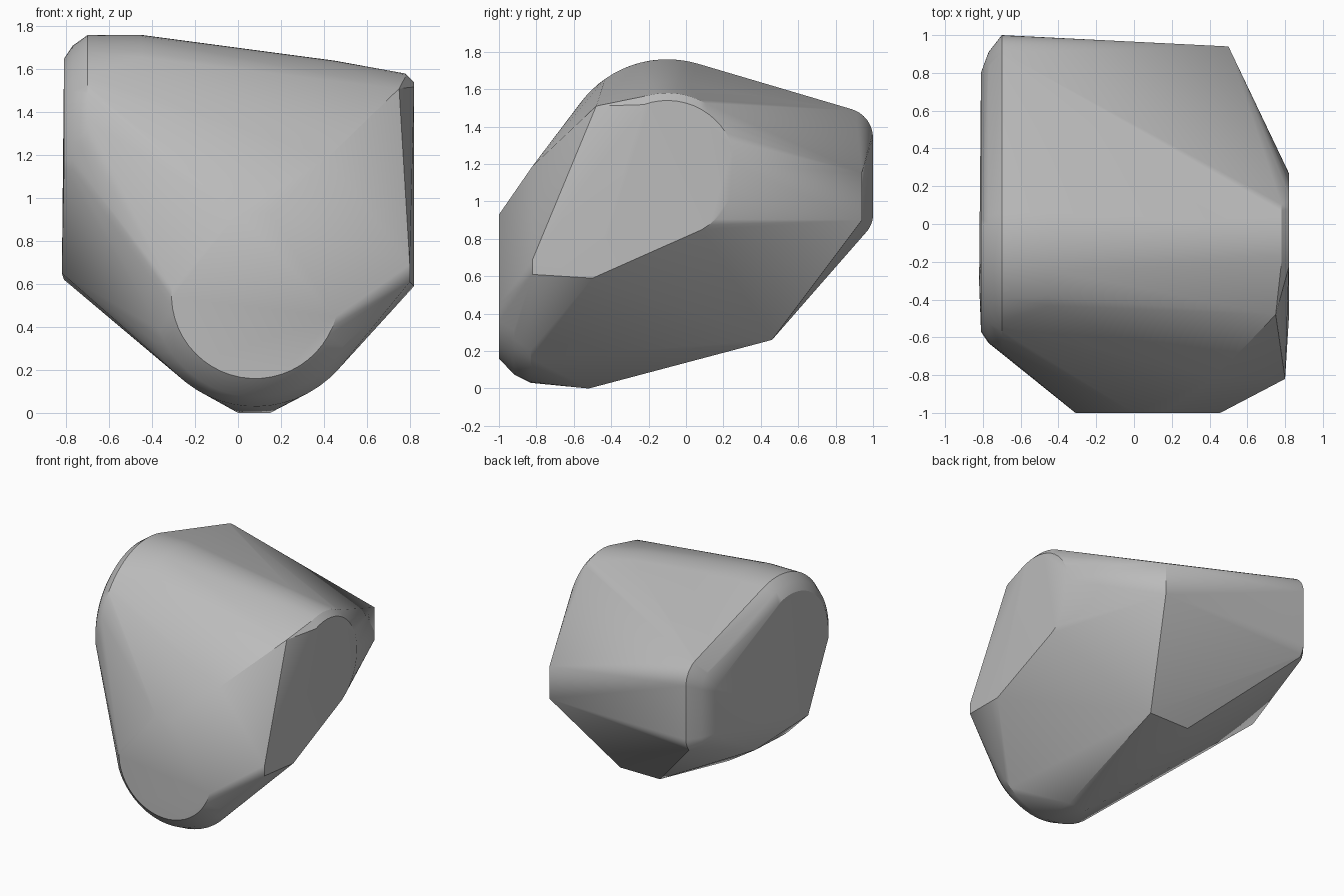
import bpy
import bmesh
from math import cos, sin, radians

default_cube = bpy.data.objects.get("Cube")
if default_cube:
    bpy.data.objects.remove(default_cube, do_unlink=True)

bm = bmesh.new()


def add_point(x, y, z):
    bm.verts.new((x, y, z))


def arc(centre, radius, start, end, steps):
    """Return points along a circular arc, angles in degrees."""
    points = []
    for step in range(steps + 1):
        angle = radians(start + (end - start) * step / steps)
        points.append((centre[0] + radius * cos(angle),
                       centre[1] + radius * sin(angle)))
    return points


def side_arc(x, *arc_settings):
    for y, z in arc(*arc_settings):
        add_point(x, y, z)


def front_arc(y, *arc_settings):
    for x, z in arc(*arc_settings):
        add_point(x, y, z)


# Right flank: a domed outline whose rim rounds into the flat side
dome = (-0.1, 1.18)
upper_back = (0.84, 1.34)
lower_back = (0.86, 0.93)
for x, inset in ((-0.7, 0), (-0.77, 0.05), (-0.81, 0.11)):
    shift = inset * 0.8
    side_arc(x, dome, 0.58 - inset, 74, 185, 24)
    side_arc(x, (upper_back[0] - shift, upper_back[1] - shift), 0.16 - inset, 0, 74, 8)
    side_arc(x, (lower_back[0] - shift, lower_back[1]), 0.14 - inset, -43, 0, 6)
add_point(-0.82, -0.31, 0.65)
add_point(-0.81, 0.32, 0.62)

# Crest: the dome continues a little way before sloping down
side_arc(-0.45, dome, 0.58, 74, 125, 10)
side_arc(0.45, (-0.1, 1.18), 0.46, 75, 105, 6)

# Left flank: flat face with a rounded back and a narrow upper bevel
cap = (-0.1, 1.17)
side_arc(0.82, cap, 0.37, -60, 110, 24)
side_arc(0.78, cap, 0.41, 60, 105, 8)
add_point(0.75, -0.48, 1.51)
for z in (0.61, 0.69):
    add_point(0.8, -0.82, z)
add_point(0.82, -0.5, 0.59)

# Nose: flat front disc rounding back into the underside
nose = (0.08, 0.55)
front_arc(-1, nose, 0.39, 175, 345, 24)
front_arc(-0.92, nose, 0.475, 200, 330, 18)
front_arc(-0.83, nose, 0.52, 205, 325, 18)
for x in (0, 0.15):
    add_point(x, -1, 0.93)
    add_point(x, -0.52, 0)
add_point(0.42, -0.82, 1.19)

# Back corner edge and lower back edge
for z in (0.9, 1.15):
    add_point(0.5, 0.94, z)
for x in (-0.1, 0.235):
    add_point(x, 0.46, 0.26)

# Wrap all the outlines in one solid stone
bmesh.ops.convex_hull(bm, input=bm.verts[:])
loose = [v for v in bm.verts if not v.link_faces]
bmesh.ops.delete(bm, geom=loose, context="VERTS")
bmesh.ops.dissolve_limit(bm, angle_limit=radians(0.5),
                         verts=bm.verts[:], edges=bm.edges[:])
bmesh.ops.recalc_face_normals(bm, faces=bm.faces[:])
mesh = bpy.data.meshes.new("boulder")
bm.to_mesh(mesh)
bm.free()
boulder = bpy.data.objects.new("boulder", mesh)
bpy.context.collection.objects.link(boulder)

# Plain grey stone
stone = bpy.data.materials.new("stone_grey")
stone.use_nodes = True
grey = (0.5, 0.5, 0.5, 1)
stone.diffuse_color = grey
stone.node_tree.nodes["Principled BSDF"].inputs["Base Color"].default_value = grey
mesh.materials.append(stone)

bpy.ops.object.select_all(action="DESELECT")
boulder.select_set(True)
bpy.context.view_layer.objects.active = boulder
bpy.ops.object.shade_smooth_by_angle(angle=radians(30))
